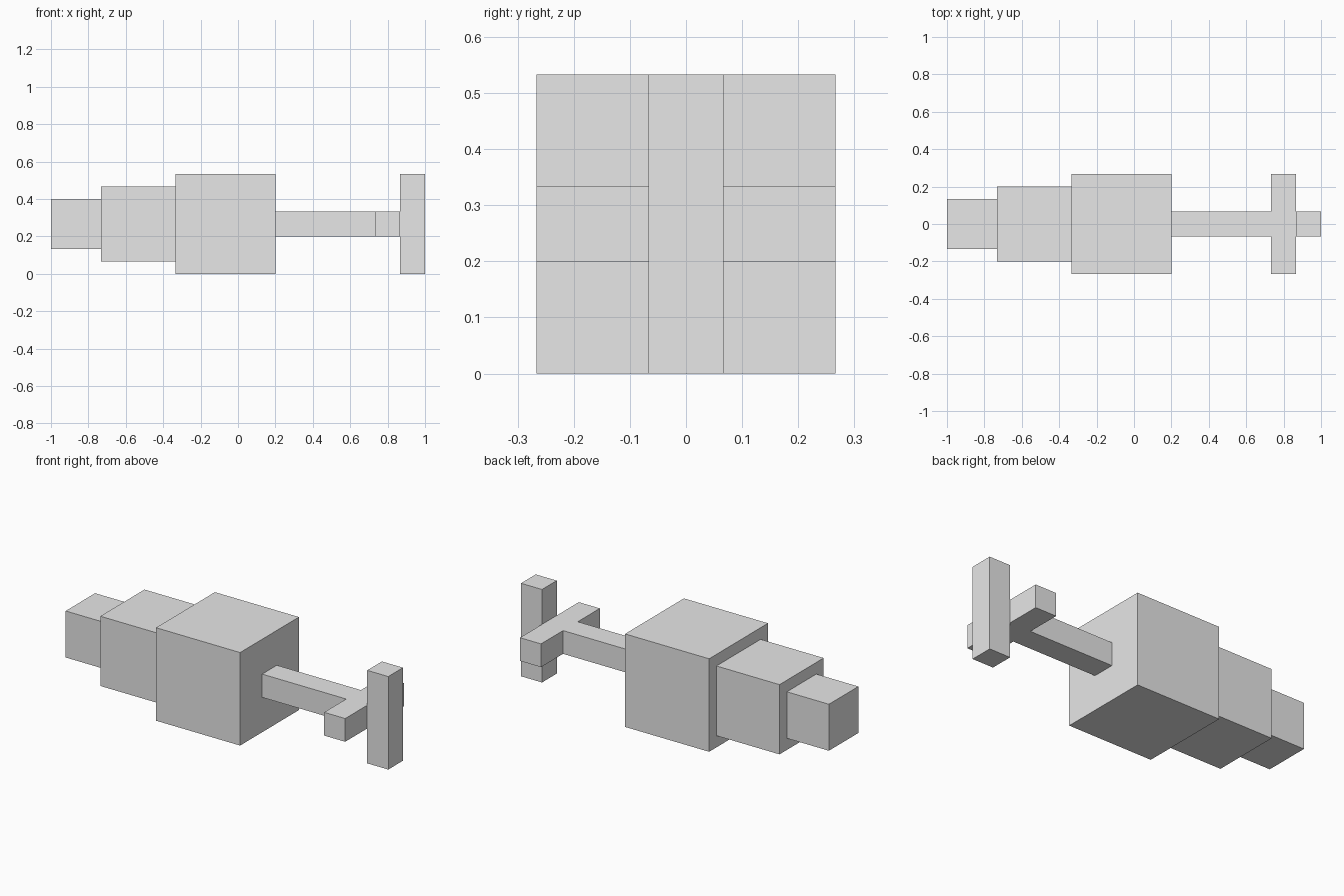
import bpy
import bmesh
from mathutils import Matrix, Vector

default = bpy.data.objects.get("Cube")
if default:
    bpy.data.objects.remove(default, do_unlink=True)

UNIT = 2 / 30          # the model is 30 units long
AXIS_Z = 4 * UNIT      # every part is centred on this height

grey = bpy.data.materials.new("light_grey")
grey.use_nodes = True
colour = (0.8, 0.8, 0.8, 1)
grey.diffuse_color = colour
grey.node_tree.nodes["Principled BSDF"].inputs["Base Color"].default_value = colour


def block(name, start, length, depth, height):
    """Box beginning at 'start' units along x, centred on the long axis."""
    size = Vector((length, depth, height)) * UNIT
    centre = Vector(((start + length / 2) * UNIT, 0, AXIS_Z))
    bm = bmesh.new()
    bmesh.ops.create_cube(bm, size=1, matrix=Matrix.LocRotScale(centre, None, size))
    mesh = bpy.data.meshes.new(name)
    bm.to_mesh(mesh)
    bm.free()
    mesh.materials.append(grey)
    bpy.context.collection.objects.link(bpy.data.objects.new(name, mesh))


# Parts follow one another along x: name, length, depth, height
parts = [
    ("small_cube", 4, 4, 4),
    ("medium_cube", 6, 6, 6),
    ("large_cube", 8, 8, 8),
    ("shaft", 8, 2, 2),
    ("horizontal_bar", 2, 8, 2),
    ("vertical_bar", 2, 2, 8),
]
x = -15
for name, length, depth, height in parts:
    block(name, x, length, depth, height)
    x += length
